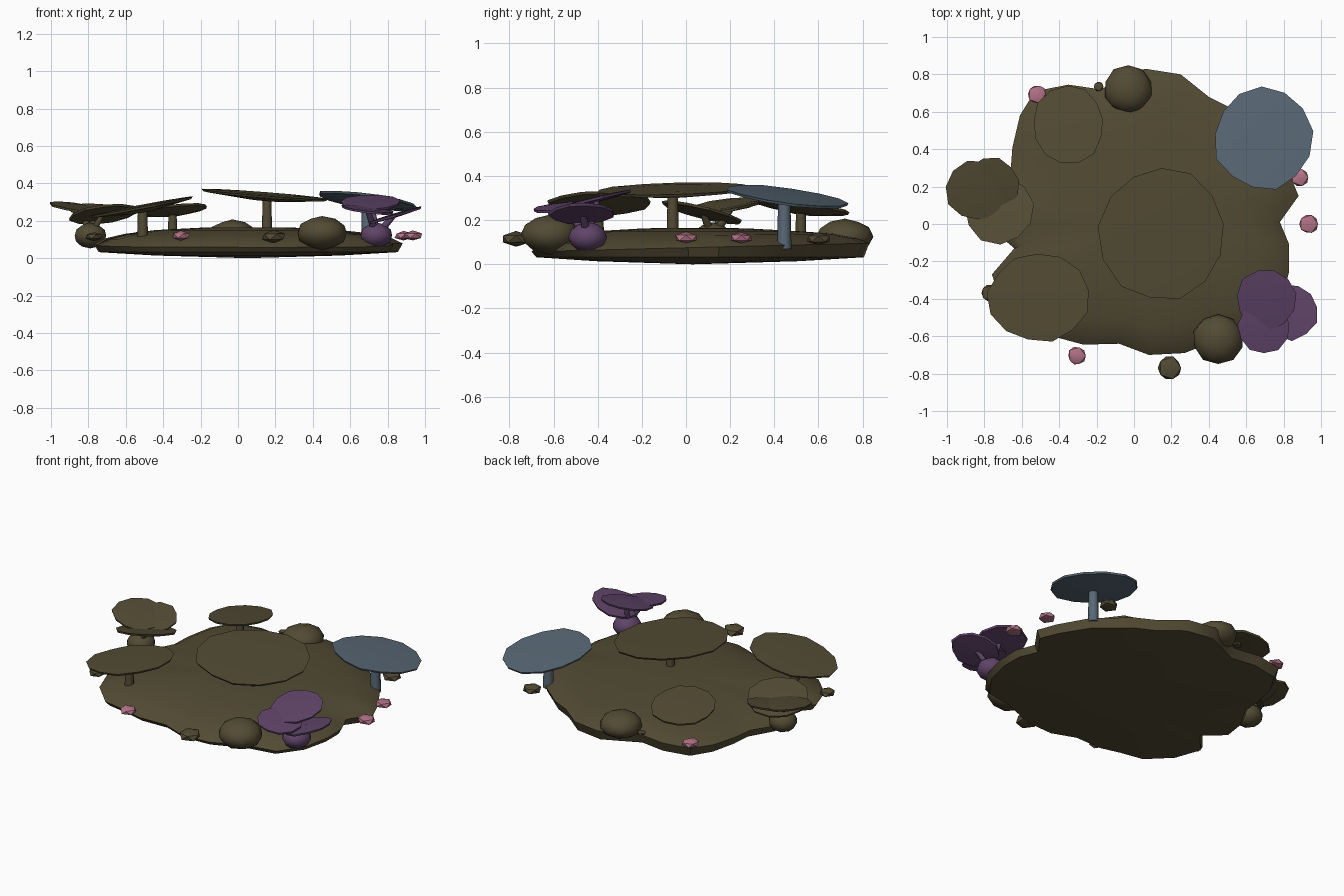
import bpy, bmesh, math, random
from mathutils import Vector, Matrix

if "Cube" in bpy.data.objects:
    bpy.data.objects.remove(bpy.data.objects["Cube"])

random.seed(4)

def material(name, rgb):
    m = bpy.data.materials.new(name)
    m.diffuse_color = (*rgb, 1)
    m.use_nodes = True
    m.node_tree.nodes["Principled BSDF"].inputs["Base Color"].default_value = m.diffuse_color
    return m

BROWN = material("olive brown", (0.085, 0.070, 0.034))
BLUE = material("slate blue", (0.10, 0.14, 0.18))
PURPLE = material("dusky purple", (0.115, 0.058, 0.14))
PINK = material("dull pink", (0.45, 0.17, 0.24))

def finish(bm, name, mat, angle=35):
    bmesh.ops.recalc_face_normals(bm, faces=bm.faces)
    me = bpy.data.meshes.new(name)
    bm.to_mesh(me)
    bm.free()
    ob = bpy.data.objects.new(name, me)
    bpy.context.collection.objects.link(ob)
    me.materials.append(mat)
    bpy.context.view_layer.objects.active = ob
    ob.select_set(True)
    bpy.ops.object.shade_smooth_by_angle(angle=math.radians(angle))
    ob.select_set(False)
    return ob

def skin(bm, rings):
    """Join rings of verts; a ring of one vert is a pole."""
    for a, b in zip(rings, rings[1:]):
        n = max(len(a), len(b))
        for i in range(n):
            j = (i + 1) % n
            if len(a) == 1:
                bm.faces.new((a[0], b[i], b[j]))
            elif len(b) == 1:
                bm.faces.new((a[i], a[j], b[0]))
            else:
                bm.faces.new((a[i], a[j], b[j], b[i]))

# Reef slab: ragged outline, domed top, shallow keel
outline = [(.88, .15), (.83, .27), (.72, .45), (.52, .62), (.40, .68), (.25, .80), (.06, .83),
           (-.03, .79), (-.18, .72), (-.35, .745), (-.53, .71), (-.61, .58), (-.65, .41),
           (-.66, .28), (-.75, .12), (-.77, -.02), (-.64, -.13), (-.76, -.27), (-.70, -.44),
           (-.56, -.58), (-.40, -.61), (-.27, -.645), (-.08, -.64), (.08, -.70), (.27, -.69),
           (.50, -.60), (.68, -.57), (.79, -.42), (.83, -.25), (.83, -.11), (.78, .01)]
bm = bmesh.new()
centre = Vector((.05, .03))

def slab_ring(s, z, edge=0.0):
    ring = []
    for x, y in outline:
        p = centre + (Vector((x, y)) - centre) * s
        ring.append(bm.verts.new((p.x, p.y, z + edge * y)))
    return ring

skin(bm, [[bm.verts.new((.05, .03, .165))], slab_ring(.3, .163), slab_ring(.6, .15),
          slab_ring(.8, .13, .01), slab_ring(.93, .105, .015), slab_ring(1, .075, .025),
          slab_ring(.97, .032), slab_ring(.6, .014), [bm.verts.new((.05, .03, 0))]])
finish(bm, "reef_slab", BROWN, 40)

# Table coral plate: irregular tilted disc with a conical underside
def plate(name, mat, c, rx, ry, slope, drop=.03, sides=13):
    bm = bmesh.new()
    wobble = [random.uniform(.94, 1.04) for _ in range(sides)]
    def ring(s, dz):
        out = []
        for i, w in enumerate(wobble):
            a = 2 * math.pi * (i + .3) / sides
            x, y = rx * s * w * math.cos(a), ry * s * w * math.sin(a)
            out.append(bm.verts.new((c[0] + x, c[1] + y, c[2] + dz + slope[0] * x + slope[1] * y)))
        return out
    skin(bm, [[bm.verts.new((c[0], c[1], c[2] + .004))], ring(.6, .004), ring(1, 0),
              ring(.98, -.012), ring(.25, -drop), [bm.verts.new((c[0], c[1], c[2] - drop))]])
    finish(bm, name, mat, 30)

def stem(name, mat, x, y, z0, z1, r):
    bm = bmesh.new()
    bmesh.ops.create_cone(bm, cap_ends=True, segments=8, radius1=r * 1.05, radius2=r * .9,
                          depth=z1 - z0, matrix=Matrix.Translation((x, y, (z0 + z1) / 2)))
    finish(bm, name, mat, 50)

# Four standing table corals
tables = [("large_table", BROWN, (.155, -.05, .342), .34, .365, (-.08, .03), .13, .026),
          ("back_table", BROWN, (-.35, .53, .262), .195, .205, (.1, -.12), .11, .024),
          ("left_table", BROWN, (-.51, -.39, .28), .27, .24, (.19, .02), .09, .028),
          ("blue_table", BLUE, (.69, .455, .312), .265, .28, (-.13, -.13), .07, .031)]
for name, mat, c, rx, ry, slope, z0, r in tables:
    plate(name + "_plate", mat, c, rx, ry, slope, .035)
    stem(name + "_stem", mat, c[0], c[1] - .01, z0, c[2] - .015, r)

# Faceted balls for boulders, bulbs and polyps
def ball(name, mat, c, r, rz, detail=2, rough=.03, angle=60):
    bm = bmesh.new()
    bmesh.ops.create_icosphere(bm, subdivisions=detail, radius=1)
    for v in bm.verts:
        k = random.uniform(1 - rough, 1 + rough)
        v.co = Vector((c[0] + v.co.x * r * k, c[1] + v.co.y * r * k, c[2] + v.co.z * rz * k))
    finish(bm, name, mat, angle)

# Two leafy clusters, three plates around a bulb
clusters = {
    "purple_cluster": (PURPLE, (.74, -.445, .122), [
        ((.71, -.40, .302), .165, (.02, .24)),
        ((.84, -.47, .235), .15, (.3, .02)),
        ((.69, -.555, .265), .14, (-.12, .1))]),
    "brown_cluster": (BROWN, (-.79, .12, .12), [
        ((-.84, .18, .272), .165, (-.15, .12)),
        ((-.76, .21, .262), .145, (-.06, .2)),
        ((-.72, .075, .24), .185, (.13, -.25))])}
for name, (mat, c, leaves) in clusters.items():
    ball(name + "_bulb", mat, c, .087, .068)
    for i, (p, r, s) in enumerate(leaves):
        plate(f"{name}_leaf_{i}", mat, p, r, r, s, .018, 11)
        # short stalk leaning from bulb to leaf
        d = Vector(p) - Vector(c)
        bm = bmesh.new()
        bmesh.ops.create_cone(bm, cap_ends=True, segments=6, radius1=.022, radius2=.014,
                              depth=d.length - .01,
                              matrix=Matrix.Translation(Vector(c) + d * .47)
                              @ d.to_track_quat('Z', 'Y').to_matrix().to_4x4())
        finish(bm, f"{name}_stalk_{i}", mat, 60)

# Boulders
for i, (x, y, z, r, rz) in enumerate([(.45, -.615, .135, .135, .09), (-.03, .72, .125, .13, .08)]):
    ball(f"boulder_{i}", BROWN, (x, y, z), r, rz)
for i, (x, y, r) in enumerate([(.19, -.77, .068), (.70, .60, .058), (-.77, -.37, .05), (-.19, .735, .028)]):
    ball(f"pebble_{i}", BROWN, (x, y, .115), r, r * .5, 1, .06, 40)

# Pink polyps
for i, (x, y) in enumerate([(-.52, .695), (.885, .25), (.935, 0), (-.305, -.705)]):
    ball(f"pink_polyp_{i}", PINK, (x, y, .12), .054, .027, 1, .08, 40)
